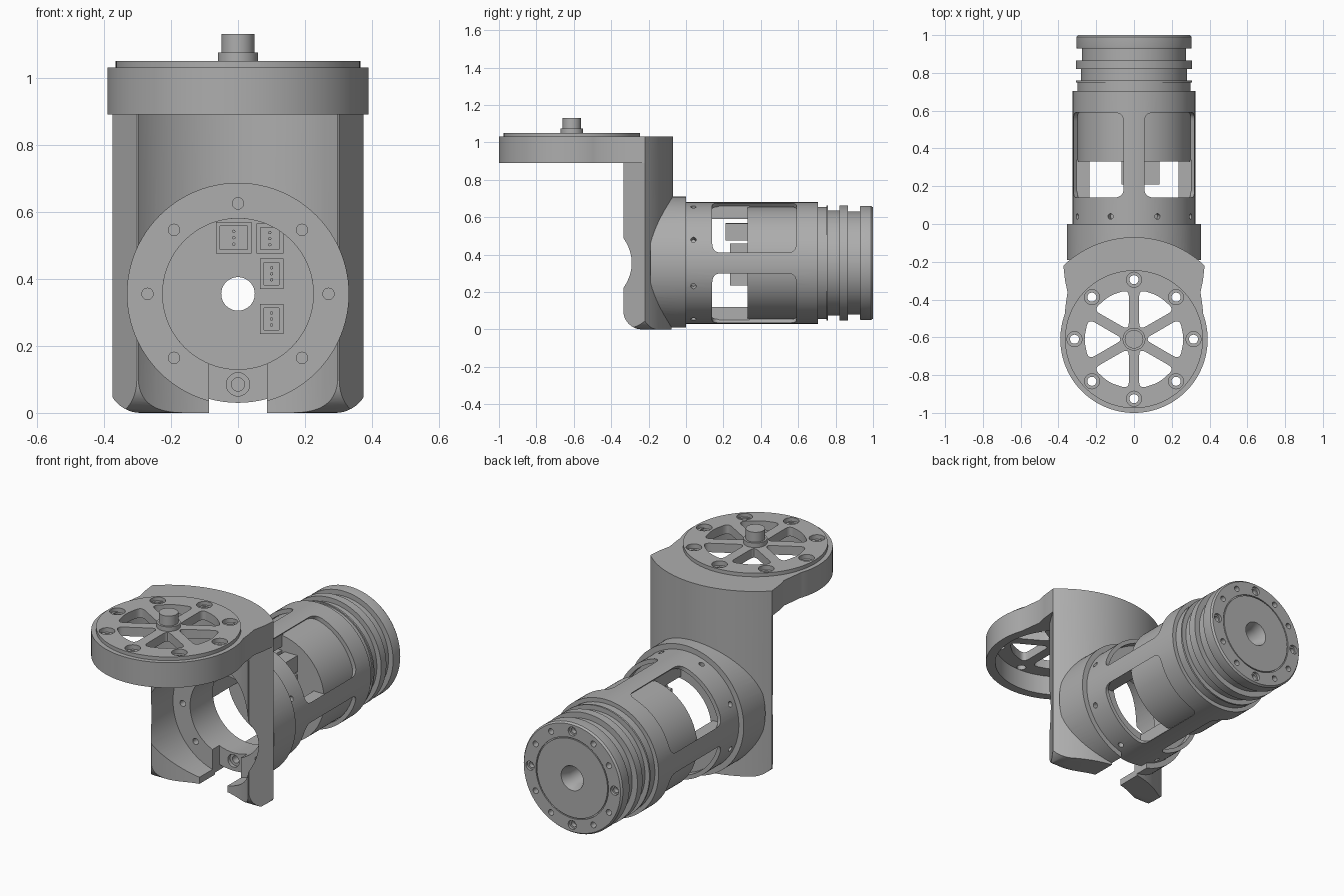
import bpy, bmesh
from math import sin, cos, pi, radians, sqrt, asin
from mathutils import Vector, Matrix

if "Cube" in bpy.data.objects:
    bpy.data.objects.remove(bpy.data.objects["Cube"])

metal = bpy.data.materials.new("satin grey metal")
metal.use_nodes = True
grey = (0.42, 0.42, 0.42, 1)
metal.diffuse_color = grey
metal.node_tree.nodes["Principled BSDF"].inputs["Base Color"].default_value = grey

AXIS_Z = 0.355      # height of the motor axis
DISC_Y = -0.61      # centre of the top disc
MAP = {"x": lambda a, b, h: (h, a, b),
       "y": lambda a, b, h: (a, h, b),
       "z": lambda a, b, h: (a, b, h)}


def finish(name, bm):
    bmesh.ops.recalc_face_normals(bm, faces=bm.faces)
    mesh = bpy.data.meshes.new(name)
    bm.to_mesh(mesh)
    bm.free()
    obj = bpy.data.objects.new(name, mesh)
    bpy.context.collection.objects.link(obj)
    mesh.materials.append(metal)
    return obj


def prism(name, pts, axis, lo, hi):
    bm = bmesh.new()
    low, top = ([bm.verts.new(MAP[axis](a, b, h)) for a, b in pts] for h in (lo, hi))
    n = len(pts)
    bm.faces.new(low)
    bm.faces.new(top)
    for i in range(n):
        j = (i + 1) % n
        bm.faces.new((low[i], low[j], top[j], top[i]))
    return finish(name, bm)


def lathe(name, profile, n=96):
    """Closed (radius, y) profile turned about the motor axis."""
    bm = bmesh.new()
    rings = [[bm.verts.new((r * cos(2 * pi * k / n), y, AXIS_Z + r * sin(2 * pi * k / n)))
              for r, y in profile] for k in range(n)]
    m = len(profile)
    for k in range(n):
        a, b = rings[k], rings[(k + 1) % n]
        for i in range(m):
            j = (i + 1) % m
            bm.faces.new((a[i], a[j], b[j], b[i]))
    return finish(name, bm)


def arc(cx, cy, r, start, end, n=24):
    return [(cx + r * cos(radians(start + (end - start) * i / n)),
             cy + r * sin(radians(start + (end - start) * i / n))) for i in range(n + 1)]


def circle(cx, cy, r, n=32):
    return arc(cx, cy, r, 0, 360, n)[:-1]


def rect(a0, b0, a1, b1):
    return [(a0, b0), (a1, b0), (a1, b1), (a0, b1)]


def rounded(pts, r, steps=6):
    """Round every corner of a polygon."""
    out = []
    for i, p in enumerate(pts):
        p, q, s = Vector(p), Vector(pts[i - 1]), Vector(pts[(i + 1) % len(pts)])
        a, b = p + (q - p).normalized() * r, p + (s - p).normalized() * r
        for k in range(steps + 1):
            t = k / steps
            out.append(tuple(a * (1 - t) ** 2 + p * 2 * t * (1 - t) + b * t * t))
    return out


def boolean(target, tool, op="DIFFERENCE"):
    tool.hide_render = True
    mod = target.modifiers.new("cut", "BOOLEAN")
    mod.operation, mod.solver, mod.object = op, "EXACT", tool
    bpy.context.view_layer.objects.active = target
    bpy.ops.object.modifier_apply(modifier=mod.name)
    bpy.data.objects.remove(tool)


def drill(target, spots, r, axis, lo, hi):
    for a, b in spots:
        boolean(target, prism("drill", circle(a, b, r, 20), axis, lo, hi))


def around(cx, cy, r, count, start=0):
    return [(cx + r * cos(2 * pi * k / count + radians(start)),
             cy + r * sin(2 * pi * k / count + radians(start))) for k in range(count)]


# Curved bracket wall with rounded feet
edge_out = 46.2
edge_in = 42.2
plan = arc(0, DISC_Y, 0.54, edge_out, 180 - edge_out, 48) + arc(0, DISC_Y, 0.405, 180 - edge_in, edge_in, 48)
bracket = prism("bracket", plan, "z", 0, 1.03)
front_shape = arc(-0.29, 0.1, 0.1, 180, 270, 12) + arc(0.29, 0.1, 0.1, 270, 360, 12) + [(0.39, 1.2), (-0.39, 1.2)]
boolean(bracket, prism("front_trim", front_shape, "y", -1.2, 0.3), "INTERSECT")
side_shape = arc(-0.235, 0.1, 0.1, 180, 270, 12) + [(0.2, 0), (0.2, 1.2), (-0.335, 1.2)]
boolean(bracket, prism("side_trim", side_shape, "x", -0.8, 0.8), "INTERSECT")

# Ring arm blended into the wall
half = [(0.365, -0.30), (0.352, -0.36), (0.362, -0.43)]
arm = arc(0, DISC_Y, 0.54, edge_out, 180 - edge_out, 48) + [(-x, y) for x, y in half] \
    + arc(0, DISC_Y, 0.39, 160, 380, 72) + half[::-1]
boolean(bracket, prism("arm", arm, "z", 0.89, 1.03), "UNION")
boolean(bracket, prism("arm_bore", circle(0, DISC_Y, 0.34, 72), "z", 0.8, 1.2))

# Motor seat on the bracket: collar, counterbore, bore, cable slot
boolean(bracket, prism("collar", circle(0, AXIS_Z, 0.355, 96), "y", -0.19, 0), "UNION")
boolean(bracket, prism("seat", circle(0, AXIS_Z, 0.33, 96), "y", -0.7, -0.1))
boolean(bracket, prism("bore", circle(0, AXIS_Z, 0.225, 72), "y", -0.3, 0.2))
boolean(bracket, prism("slot", rect(-0.087, -0.1, 0.087, 0.16), "y", -0.7, 0.1))
ring_spots = [p for p in around(0, AXIS_Z, 0.27, 8) if p[1] > 0.1]
drill(bracket, ring_spots, 0.017, "y", -0.2, -0.06)

# Spoked lid on the ring arm
lid = prism("spoked_lid", circle(0, DISC_Y, 0.365, 96), "z", 1.0, 1.05)
reach = 30 - math_deg if (math_deg := asin(0.027 / 0.265) * 180 / pi) else 0
window = [(0.055, 0)] + arc(0, 0, 0.265, -reach, reach, 2)
for k in range(6):
    tool = prism("window", rounded(window, 0.04), "z", 0.9, 1.2)
    tool.data.transform(Matrix.Translation((0, DISC_Y, 0)) @ Matrix.Rotation(k * pi / 3, 4, "Z"))
    boolean(lid, tool)
lid_spots = around(0, DISC_Y, 0.315, 8)
drill(lid, lid_spots, 0.024, "z", 0.9, 1.2)
drill(lid, lid_spots, 0.04, "z", 1.025, 1.2)

# Hub pin
prism("hub_base", circle(0, DISC_Y, 0.06, 48), "z", 1.0, 1.075)
prism("hub_pin", circle(0, DISC_Y, 0.049, 48), "z", 1.07, 1.13)

# Housing tube with four windows between rails
tube = lathe("housing_tube", [(0.225, -0.04), (0.325, -0.04), (0.325, 0.705), (0.302, 0.705),
                              (0.302, 0.1), (0.225, 0.1)])
for k in range(4):
    tool = prism("tube_window", rounded(rect(-0.187, 0.14, 0.187, 0.59), 0.045), "z", 0.12, 0.5)
    tool.data.transform(Matrix.Translation((0, 0, AXIS_Z)) @ Matrix.Rotation(pi / 4 + k * pi / 2, 4, "Y"))
    boolean(tube, tool)
for k in range(8):
    tool = prism("set_hole", circle(0, 0.04, 0.015, 16), "z", 0.29, 0.4)
    tool.data.transform(Matrix.Translation((0, 0, AXIS_Z)) @ Matrix.Rotation(pi / 8 + k * pi / 4, 4, "Y"))
    boolean(tube, tool)
drill(tube, [(0, AXIS_Z - 0.27)], 0.035, "y", -0.2, -0.02)
drill(tube, [(0, AXIS_Z - 0.27)], 0.02, "y", -0.2, 0.05)

# Inner ribs behind the rails
for k in range(4):
    rib = prism("inner_rib", rect(-0.04, 0.09, 0.04, 0.34), "z", 0.235, 0.305)
    rib.data.transform(Matrix.Translation((0, 0, AXIS_Z)) @ Matrix.Rotation(k * pi / 2, 4, "Y"))

# Hollow-shaft motor with grooved rear end
motor = lathe("motor", [
    (0.05, 0.33), (0.30, 0.33), (0.30, 0.75), (0.307, 0.75), (0.307, 0.76), (0.28, 0.76),
    (0.28, 0.82), (0.307, 0.82), (0.307, 0.865), (0.275, 0.865), (0.275, 0.93), (0.303, 0.93),
    (0.305, 0.94), (0.305, 0.99), (0.297, 1.0), (0.223, 1.0), (0.223, 0.993), (0.217, 0.993),
    (0.217, 1.0), (0.068, 1.0), (0.05, 0.95)])
drill(motor, around(0, AXIS_Z, 0.26, 12), 0.016, "y", 0.96, 1.1)
drill(motor, around(0, AXIS_Z, 0.26, 4), 0.025, "y", 0.985, 1.1)

# Cable sockets on the motor's front plate: x0, z0, x1, z1, front y
for x0, z0, x1, z1, y in ((-0.065, 0.475, 0.04, 0.57, 0.21), (0.055, 0.475, 0.135, 0.565, 0.21),
                          (0.065, 0.37, 0.135, 0.46, 0.235), (0.065, 0.235, 0.135, 0.325, 0.235)):
    socket = prism("cable_socket", rect(x0, z0, x1, z1), "y", y, 0.335)
    w = 0.012
    boolean(socket, prism("pocket", rect(x0 + w, z0 + w, x1 - w, z1 - w), "y", 0.1, 0.31))
    for t in (0.3, 0.5, 0.7):
        prism("socket_pin", circle((x0 + x1) / 2, z0 + (z1 - z0) * t, 0.005, 8), "y", y + 0.02, 0.315)

# Smooth the turned surfaces, keep machined edges crisp
bpy.ops.object.select_all(action="DESELECT")
for obj in bpy.context.collection.objects:
    if obj.type == "MESH" and metal.name in obj.data.materials:
        obj.select_set(True)
        bpy.context.view_layer.objects.active = obj
bpy.ops.object.shade_smooth_by_angle(angle=radians(30))
